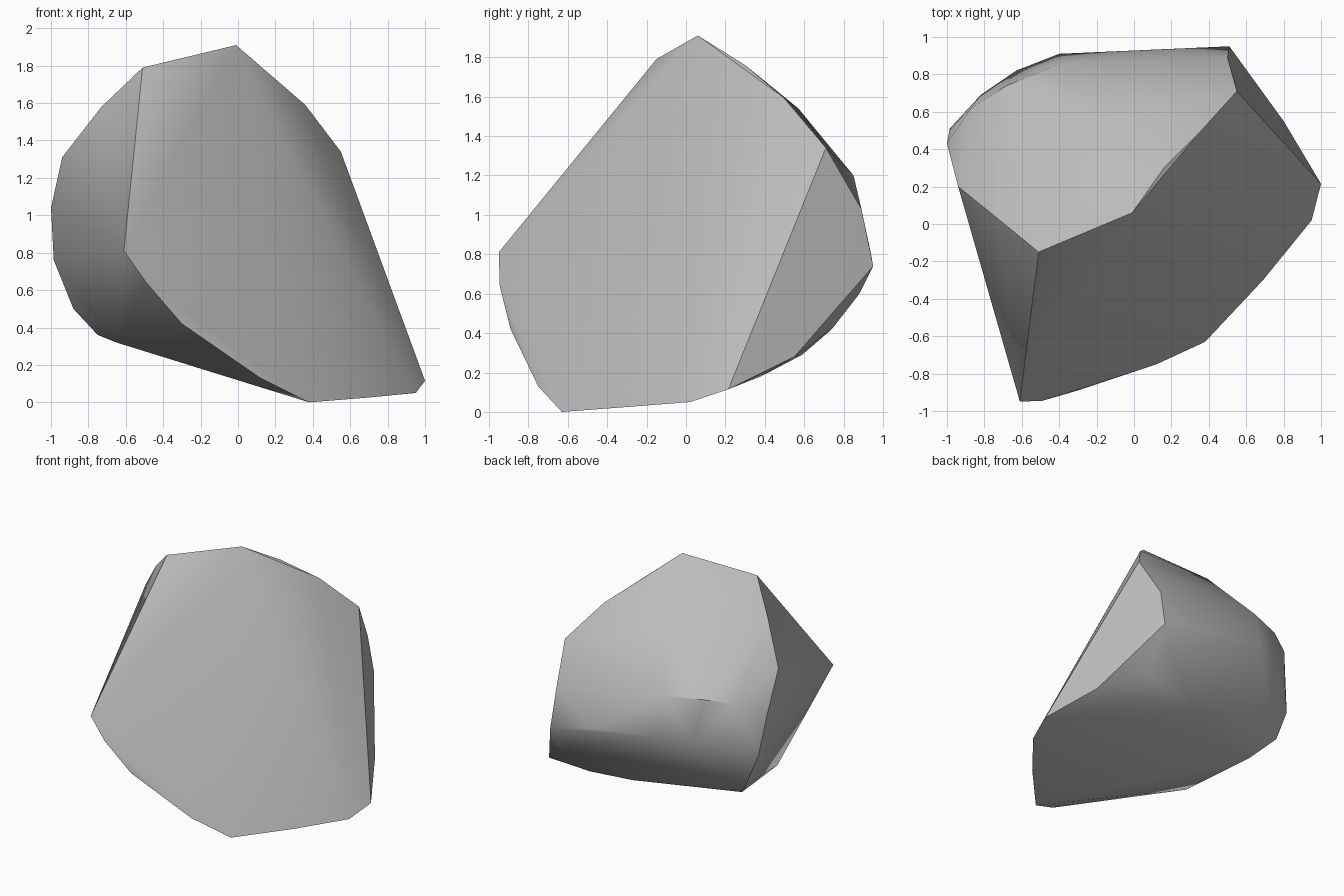
import bpy
import bmesh
import math

# Remove the default cube only
default_cube = bpy.data.objects.get("Cube")
if default_cube:
    bpy.data.objects.remove(default_cube, do_unlink=True)


def make_material(name, colour):
    material = bpy.data.materials.new(name)
    material.use_nodes = True
    material.diffuse_color = colour
    shader = next(n for n in material.node_tree.nodes if n.type == "BSDF_PRINCIPLED")
    shader.inputs["Base Color"].default_value = colour
    return material


def hull_from_outlines(name, outlines, material):
    """Wrap a set of rim outlines in one convex solid with crisp broken edges."""
    bm = bmesh.new()
    for outline in outlines:
        for corner in outline:
            bm.verts.new(corner)
    result = bmesh.ops.convex_hull(bm, input=bm.verts[:], use_existing_faces=False)
    spare = {v for v in result["geom_interior"] + result["geom_unused"]
             if isinstance(v, bmesh.types.BMVert)}
    bmesh.ops.delete(bm, geom=list(spare), context="VERTS")
    bmesh.ops.recalc_face_normals(bm, faces=bm.faces[:])

    mesh = bpy.data.meshes.new(name)
    bm.to_mesh(mesh)
    bm.free()
    mesh.materials.append(material)
    solid = bpy.data.objects.new(name, mesh)
    bpy.context.collection.objects.link(solid)

    bpy.ops.object.select_all(action="DESELECT")
    solid.select_set(True)
    bpy.context.view_layer.objects.active = solid
    bpy.ops.object.shade_smooth_by_angle(angle=math.radians(30))
    return solid


# Rim of the big broken front face: top, then the lower edge, then the foot
top_rim = [(-.51, -.15, 1.79), (-.01, .06, 1.91), (.16, .3, 1.76),
           (.36, .5, 1.59), (.55, .71, 1.34)]
lower_rim = [(-.61, -.95, .81), (-.49, -.945, .64), (-.3, -.89, .42),
             (.12, -.75, .13), (.38, -.63, 0)]
foot_rim = [(.69, -.3, .025), (.95, .02, .05), (1, .215, .115)]

# Chipped facet on the +x side
chip_rim = [(.5, .89, 1.03), (.51, .95, .74), (.8, .55, .28)]

# Bulging -x side, from the shoulder down to the underside
side_rim = [(-.73, .03, 1.58), (-.94, .2, 1.31), (-1, .43, 1.04),
            (-.985, .51, .76), (-.88, .52, .5), (-.75, .38, .36),
            (-.65, -.2, .32)]

# Rounded back: crown, shoulder crease and widest ridge
back_crown = [(-.2, .57, 1.54), (-.41, .85, 1.2), (-.68, .74, 1.2),
              (-.87, .62, 1.17)]
back_ridge = [(-.82, .69, .83), (-.63, .82, .88), (-.4, .91, .9),
              (.18, .935, .82)]

# Underside at the back
back_base = [(.4, .88, .6), (.5, .74, .42), (.42, .59, .29),
             (.75, .38, .18), (0, .66, .36)]

stone_grey = make_material("stone grey", (.5, .5, .5, 1))
hull_from_outlines("rock", [top_rim, lower_rim, foot_rim, chip_rim, side_rim,
                            back_crown, back_ridge, back_base], stone_grey)
